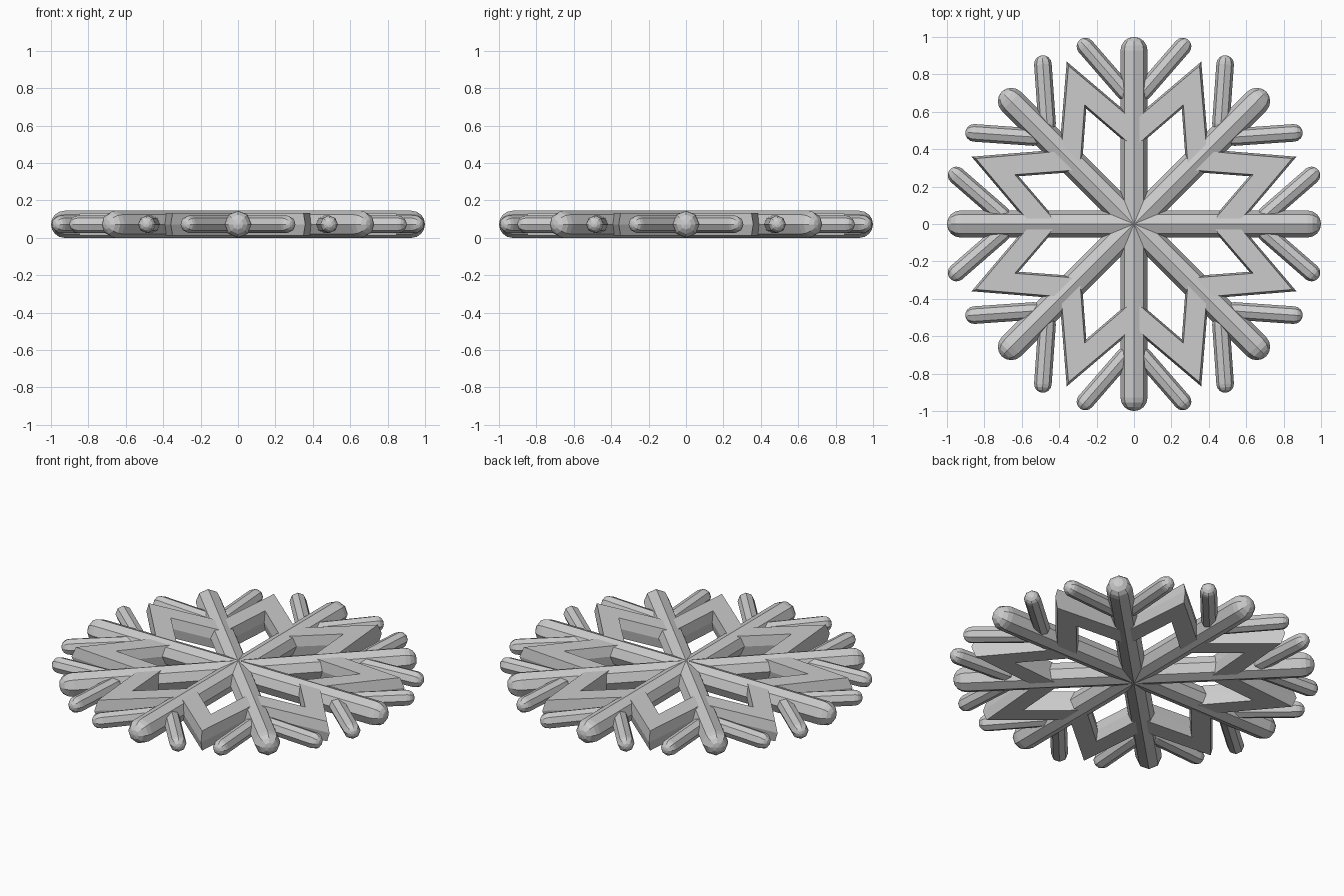
import bpy, bmesh
from math import sin, cos, pi, radians
from mathutils import Matrix, Vector

cube = bpy.data.objects.get("Cube")
if cube:
    bpy.data.objects.remove(cube)

MID = 0.0725   # height of the middle plane
FOLDS = 8

grey = bpy.data.materials.new("frost_grey")
grey.use_nodes = True
colour = (0.6, 0.6, 0.6, 1)
grey.diffuse_color = colour
grey.node_tree.nodes["Principled BSDF"].inputs["Base Color"].default_value = colour


def make_object(name, bm, smooth=False):
    bmesh.ops.recalc_face_normals(bm, faces=bm.faces)
    mesh = bpy.data.meshes.new(name)
    bm.to_mesh(mesh)
    bm.free()
    mesh.materials.append(grey)
    obj = bpy.data.objects.new(name, mesh)
    bpy.context.collection.objects.link(obj)
    return obj


def rod(bm, start, end, radius, round_start, sides=8, steps=4):
    """Eight-sided rod along x with rounded ends, as (offset, radius) rings."""
    cap = [(radius * sin(i * pi / 2 / steps), radius * cos(i * pi / 2 / steps))
           for i in range(steps)]
    rings = [(end + d, r) for d, r in cap]
    if round_start:
        rings = [(start - d, r) for d, r in reversed(cap)] + rings
    else:
        rings = [(start, radius)] + rings
    loops = [[bm.verts.new((x, r * cos(2 * pi * k / sides), r * sin(2 * pi * k / sides)))
              for k in range(sides)] for x, r in rings]
    first = bm.verts.new((start - (radius if round_start else 0), 0, 0))
    last = bm.verts.new((end + radius, 0, 0))
    for k in range(sides):
        n = (k + 1) % sides
        for a, b in zip(loops, loops[1:]):
            bm.faces.new((a[k], a[n], b[n], b[k]))
        bm.faces.new((first, loops[0][n], loops[0][k]))
        bm.faces.new((last, loops[-1][k], loops[-1][n]))


# Main arms and their paired side branches
branch_angle = radians(41)
branch_tip = Vector((0.949, 0.26, 0))
for i in range(FOLDS):
    turn = Matrix.Translation((0, 0, MID)) @ Matrix.Rotation(i * 2 * pi / FOLDS, 4, 'Z')
    bm = bmesh.new()
    rod(bm, 0, 1 - MID, MID, False)
    make_object(f"arm_{i + 1}", bm).matrix_world = turn
    for side, label in ((1, "a"), (-1, "b")):
        bm = bmesh.new()
        rod(bm, -0.32, 0, 0.047, True)
        tip = Vector((branch_tip.x, side * branch_tip.y, 0))
        obj = make_object(f"branch_{i + 1}{label}", bm)
        obj.matrix_world = (turn @ Matrix.Translation(tip)
                            @ Matrix.Rotation(side * branch_angle, 4, 'Z'))

# Star band: flat top and bottom, walls swelling slightly at mid height
# Each ring: radius at the points, radius at the arms, height
profile = [(0.915, 0.55, 0.06), (0.94, 0.563, 0), (0.915, 0.55, -0.06),
           (0.69, 0.41, -0.06), (0.667, 0.397, 0), (0.69, 0.41, 0.06)]
bm = bmesh.new()
loops = []
for point, valley, z in profile:
    loops.append([bm.verts.new((r * cos(k * pi / FOLDS), r * sin(k * pi / FOLDS), MID + z))
                  for k in range(2 * FOLDS) for r in [point if k % 2 else valley]])
for a, b in zip(loops, loops[1:] + loops[:1]):
    for k in range(2 * FOLDS):
        n = (k + 1) % (2 * FOLDS)
        bm.faces.new((a[k], a[n], b[n], b[k]))
make_object("star_band", bm)
